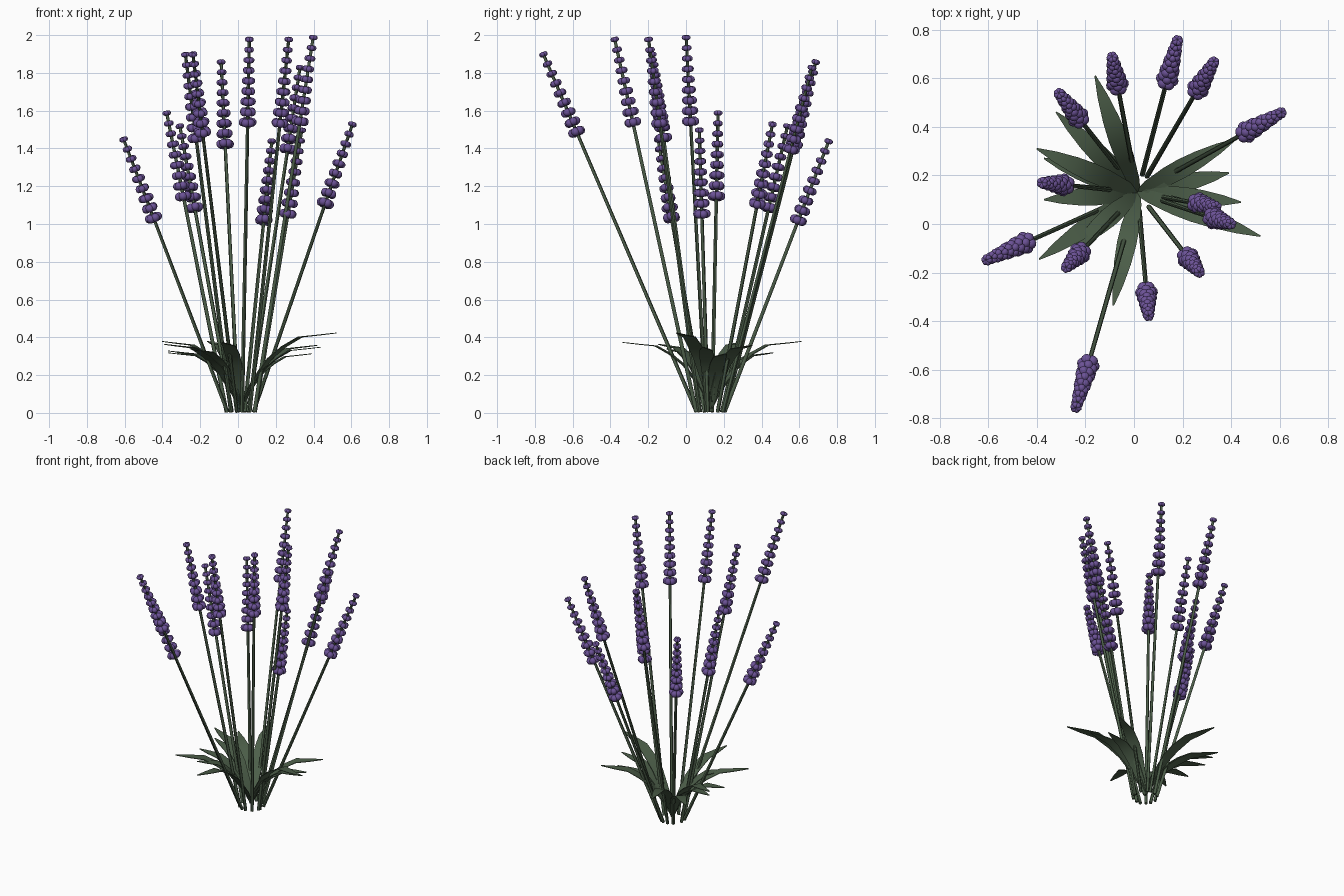
import bpy
import bmesh
from math import cos, sin, pi
from mathutils import Vector, Matrix

cube = bpy.data.objects.get("Cube")
if cube:
    bpy.data.objects.remove(cube)

CROWN = Vector((0.015, 0.13, 0.0))
SPIKE_LENGTH = 0.485
TIERS = 9
FLORETS = 6


def material(name, rgb):
    mat = bpy.data.materials.new(name)
    mat.use_nodes = True
    mat.diffuse_color = (*rgb, 1)
    mat.node_tree.nodes["Principled BSDF"].inputs["Base Color"].default_value = (*rgb, 1)
    return mat


def to_mesh(name, bm, mat):
    for face in bm.faces:
        face.smooth = True
    mesh = bpy.data.meshes.new(name)
    bm.to_mesh(mesh)
    bm.free()
    mesh.materials.append(mat)
    mesh.set_sharp_from_angle(angle=pi / 4)
    return mesh


def place(name, mesh, matrix=Matrix()):
    obj = bpy.data.objects.new(name, mesh)
    bpy.context.collection.objects.link(obj)
    obj.matrix_world = matrix


green = material("leaf green", (0.074, 0.115, 0.068))
purple = material("flower purple", (0.148, 0.084, 0.305))

# Flower spike: rings of round florets that shrink towards the tip at the origin
bm = bmesh.new()
for tier in range(TIERS):
    t = tier / (TIERS - 1)
    size = 0.0235 - 0.0105 * t
    ring = 0.024 - 0.013 * t
    z = -SPIKE_LENGTH + 0.023 + (SPIKE_LENGTH - 0.036) * t
    for i in range(FLORETS):
        a = 2 * pi * (i + 0.5 * (tier % 2)) / FLORETS
        spot = Matrix.Translation((ring * cos(a), ring * sin(a), z))
        bmesh.ops.create_icosphere(bm, subdivisions=2, radius=size, matrix=spot)
spike_mesh = to_mesh("flower_spike", bm, purple)

# Stem tips: x, y, z
TIPS = [
    (-0.09, 0.69, 1.87), (0.18, 0.76, 1.45), (0.33, 0.67, 1.84),
    (0.61, 0.46, 1.54), (-0.31, 0.54, 1.53), (-0.38, 0.17, 1.60),
    (-0.61, -0.15, 1.46), (-0.28, -0.18, 1.91), (0.06, -0.38, 1.99),
    (-0.24, -0.76, 1.91), (0.27, -0.20, 1.99), (0.40, 0.00, 2.00),
    (0.34, 0.07, 1.51),
]
for n, tip in enumerate(TIPS, 1):
    tip = Vector(tip)
    outward = Vector((tip.x, tip.y, 0)) - CROWN
    root = CROWN + outward.normalized() * 0.075
    axis = tip - root
    turn = axis.to_track_quat('Z', 'Y').to_matrix().to_4x4()
    # Straight stem
    bm = bmesh.new()
    bmesh.ops.create_cone(bm, cap_ends=True, segments=8, radius1=0.0105, radius2=0.0085,
                          depth=axis.length - 0.01,
                          matrix=Matrix.Translation((root + tip) / 2) @ turn)
    place(f"stem_{n}", to_mesh("stem", bm, green))
    place(f"flower_spike_{n}", spike_mesh, Matrix.Translation(tip) @ turn)

# Leaf profile: share of reach, share of height, half width
PROFILE = [(0, 0.08, 0.012), (0.1, 0.34, 0.026), (0.3, 0.68, 0.038),
           (0.45, 0.83, 0.040), (0.62, 0.95, 0.035), (0.82, 0.975, 0.022), (1, 1, 0.003)]
# Leaf tips: x, y, z
LEAVES = [
    (-0.16, 0.61, 0.38), (-0.32, 0.46, 0.32), (-0.40, 0.31, 0.38),
    (-0.37, 0.27, 0.33), (-0.37, 0.10, 0.32), (-0.39, -0.145, 0.365),
    (-0.25, -0.10, 0.34), (-0.085, -0.335, 0.375), (0.52, -0.05, 0.425),
    (0.44, 0.09, 0.35), (0.39, 0.21, 0.315), (0.42, 0.35, 0.36),
]
for n, (x, y, z) in enumerate(LEAVES, 1):
    reach = Vector((x, y, 0)) - CROWN
    side = Vector((-reach.y, reach.x, 0)).normalized()
    bm = bmesh.new()
    rows = []
    for out, up, half in PROFILE:
        mid = CROWN + reach * out + Vector((0, 0, z * up))
        rows.append([bm.verts.new(mid + side * half * s) for s in (1, -1)])
    for a, b in zip(rows, rows[1:]):
        bm.faces.new((a[0], a[1], b[1], b[0]))
    # Thin blade
    bm.normal_update()
    bmesh.ops.solidify(bm, geom=bm.faces[:], thickness=0.004)
    bmesh.ops.recalc_face_normals(bm, faces=bm.faces[:])
    place(f"leaf_{n}", to_mesh("leaf", bm, green))
